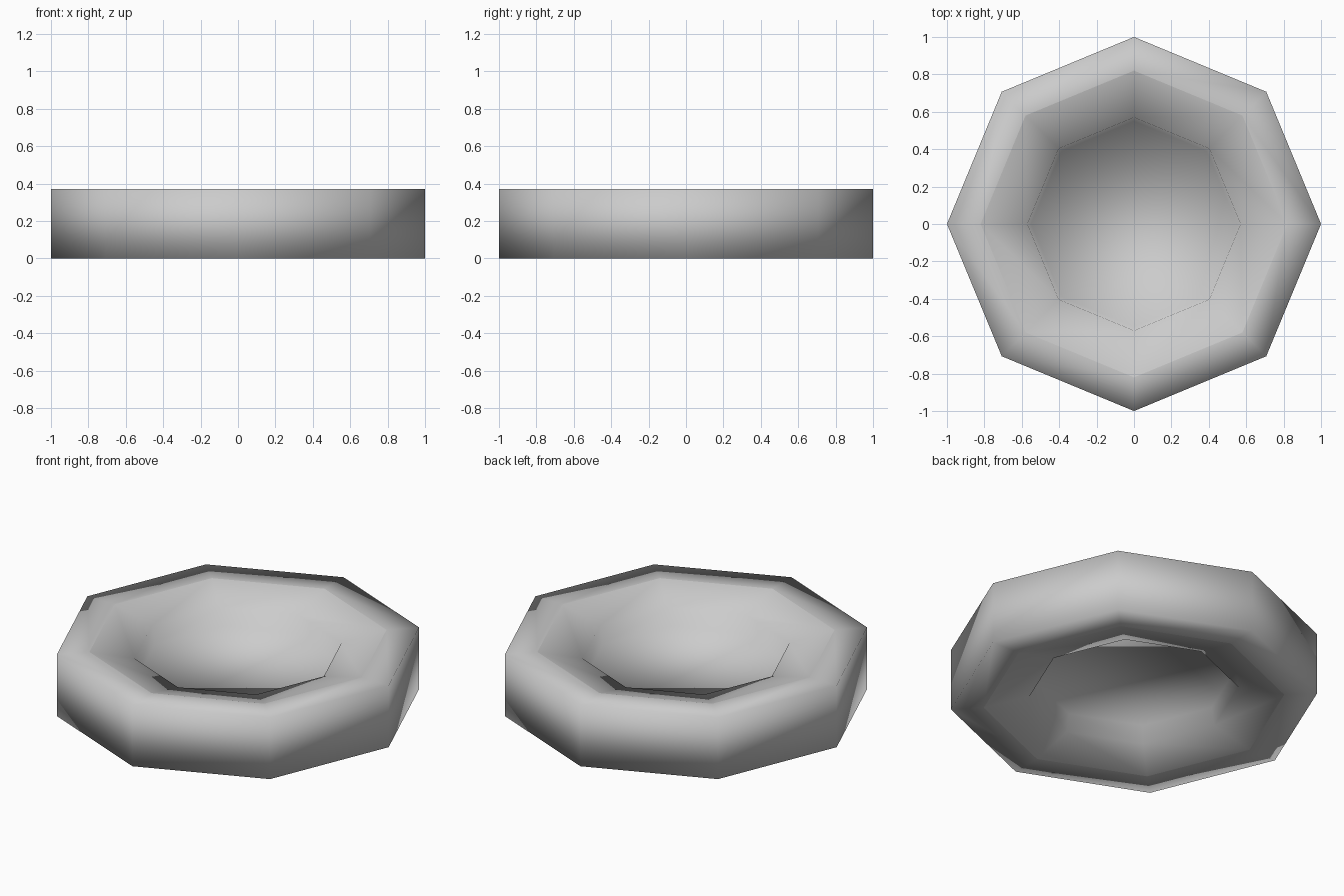
import bpy
import bmesh
from math import cos, sin, pi

SIDES = 8
HEIGHT = 0.37
RIM = 0.82

cube = bpy.data.objects.get("Cube")
if cube:
    bpy.data.objects.remove(cube, do_unlink=True)

grey = bpy.data.materials.new("plain_grey")
grey.use_nodes = True
grey.diffuse_color = (0.6, 0.6, 0.6, 1)
bsdf = next(n for n in grey.node_tree.nodes if n.type == "BSDF_PRINCIPLED")
bsdf.inputs["Base Color"].default_value = grey.diffuse_color


def turned_part(name, profile, cap_end=False):
    """Turn a (radius, height) profile around z, with an optional flat end cap."""
    bm = bmesh.new()
    rings = [[bm.verts.new((r * cos(2 * pi * i / SIDES), r * sin(2 * pi * i / SIDES), z))
              for i in range(SIDES)] for r, z in profile]
    for low, high in zip(rings, rings[1:]):
        for i in range(SIDES):
            j = (i + 1) % SIDES
            bm.faces.new((low[i], low[j], high[j], high[i]))
    if cap_end:
        bm.faces.new(rings[-1])
    for face in bm.faces:
        face.smooth = True
    bm.normal_update()
    mesh = bpy.data.meshes.new(name)
    bm.to_mesh(mesh)
    bm.free()
    mesh.materials.append(grey)
    obj = bpy.data.objects.new(name, mesh)
    bpy.context.collection.objects.link(obj)
    return obj


# Outer ring: flat lower face, upright wall, flat upper face
turned_part("outer_ring", [(RIM, 0), (1, 0), (1, HEIGHT), (RIM, HEIGHT)])

# Dished centre: shallow slope, steep wall and recessed floor
dish = [(RIM, HEIGHT), (0.57, 0.31), (0.55, 0.205)]
turned_part("upper_dish", dish, cap_end=True)

# Lower dish mirrors the upper one, with faces turned outward
lower = turned_part("lower_dish", [(r, HEIGHT - z) for r, z in dish], cap_end=True)
lower.data.flip_normals()
